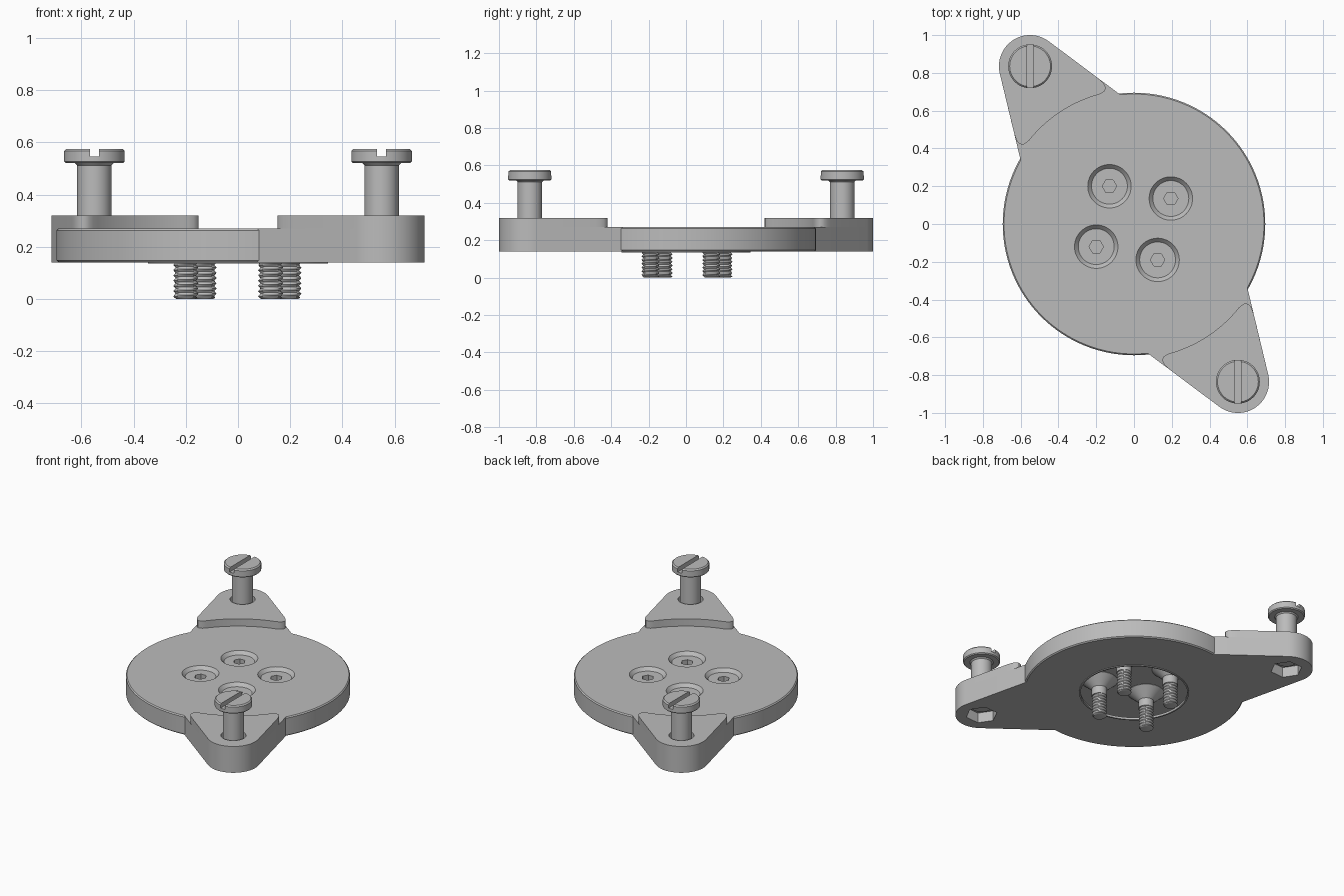
import bpy, bmesh
from math import cos, sin, pi, radians, atan2
from mathutils import Matrix, Vector

if "Cube" in bpy.data.objects:
    bpy.data.objects.remove(bpy.data.objects["Cube"])

grey = bpy.data.materials.new("plain_grey")
grey.use_nodes = True
colour = (0.5, 0.5, 0.5, 1)
grey.diffuse_color = colour
grey.node_tree.nodes["Principled BSDF"].inputs["Base Color"].default_value = colour


def make(name, bm):
    bmesh.ops.recalc_face_normals(bm, faces=bm.faces)
    mesh = bpy.data.meshes.new(name)
    bm.to_mesh(mesh)
    bm.free()
    obj = bpy.data.objects.new(name, mesh)
    obj.data.materials.append(grey)
    bpy.context.collection.objects.link(obj)
    return obj


def activate(obj):
    bpy.ops.object.select_all(action='DESELECT')
    obj.select_set(True)
    bpy.context.view_layer.objects.active = obj


def prism(name, outline, low, high):
    bm = bmesh.new()
    base = bm.faces.new([bm.verts.new((x, y, low)) for x, y in outline])
    top = bmesh.ops.extrude_face_region(bm, geom=[base])["geom"]
    moved = [g for g in top if isinstance(g, bmesh.types.BMVert)]
    bmesh.ops.translate(bm, verts=moved, vec=(0, 0, high - low))
    return make(name, bm)


def ngon(x, y, r, sides, turn=0.0):
    return [(x + r * cos(2 * pi * i / sides + turn), y + r * sin(2 * pi * i / sides + turn))
            for i in range(sides)]


def lathe(name, profile, x=0, y=0, sides=48):
    """Revolve (radius, z) points that start and end on the axis."""
    bm = bmesh.new()
    rings = []
    for r, z in profile:
        if r == 0:
            rings.append([bm.verts.new((x, y, z))] * sides)
        else:
            rings.append([bm.verts.new((px, py, z)) for px, py in ngon(x, y, r, sides)])
    for a, b in zip(rings, rings[1:]):
        for i in range(sides):
            j = (i + 1) % sides
            corners = list(dict.fromkeys((a[i], a[j], b[j], b[i])))
            bm.faces.new(corners)
    return make(name, bm)


def cut(obj, outline, low, high):
    cutter = prism("cutter", outline, low, high)
    cutter.hide_render = True
    mod = obj.modifiers.new("cut", 'BOOLEAN')
    mod.operation = 'DIFFERENCE'
    mod.solver = 'EXACT'
    mod.object = cutter
    activate(obj)
    bpy.ops.object.modifier_apply(modifier=mod.name)
    bpy.data.objects.remove(cutter)


def smooth(obj):
    activate(obj)
    bpy.ops.object.shade_smooth_by_angle(angle=radians(30))


TOP, BOTTOM = 0.27, 0.14
SCREWS = [(-0.13, 0.2), (0.195, 0.135), (-0.2, -0.12), (0.125, -0.19)]

# Round plate, hollow inside with a lipped opening underneath
plate = lathe("round_plate", [
    (0, TOP), (0.688, TOP), (0.695, 0.263), (0.695, 0.147), (0.688, BOTTOM),
    (0.345, BOTTOM), (0.345, 0.135), (0.335, 0.135), (0.335, 0.15),
    (0.57, 0.15), (0.57, 0.262), (0, 0.262)], sides=128)
for x, y in SCREWS:
    cut(plate, ngon(x, y, 0.115, 48), 0.25, 0.3)
smooth(plate)


# Countersunk screws: cupped head, smooth shank, helical thread
def thread(name, x, y, low, high, pitch=0.02, sides=24):
    bm = bmesh.new()
    count = round((high - low) / pitch * 4)
    rings = []
    for k in range(count + 1):
        z = low + (high - low) * k / count
        ring = []
        for i in range(sides):
            phase = (z / pitch - i / sides) % 1
            r = 0.039 + 0.018 * abs(phase - 0.5)
            if k == 0:
                r = 0.036
            a = 2 * pi * i / sides
            ring.append(bm.verts.new((x + r * cos(a), y + r * sin(a), z)))
        rings.append(ring)
    for a, b in zip(rings, rings[1:]):
        for i in range(sides):
            j = (i + 1) % sides
            bm.faces.new((a[i], a[j], b[j], b[i]))
    bm.faces.new(rings[0])
    bm.faces.new(rings[-1])
    return make(name, bm)


for n, (x, y) in enumerate(SCREWS, 1):
    head = lathe(f"countersunk_screw_{n}", [
        (0, 0.248), (0.095, 0.248), (0.115, TOP), (0.115, 0.26),
        (0.048, 0.2), (0.048, 0.147), (0, 0.147)], x, y)
    cut(head, ngon(x, y, 0.038, 6), 0.205, 0.3)
    smooth(head)
    smooth(thread(f"screw_thread_{n}", x, y, 0.0, 0.15))

# Ear outlines in a frame whose first axis runs out along the ear
tangent = radians(70.1)
boss = [(1 + 0.165 * cos(tangent * k / 16), 0.165 * sin(tangent * k / 16))
        for k in range(-16, 17)]
half = radians(25.45)
PAD_R = 0.71


def rounded_corner(side):
    """Curve from the straight ear flank round onto the inner arc."""
    corner = Vector((PAD_R * cos(half), side * PAD_R * sin(half)))
    flank = Vector(boss[-1] if side > 0 else boss[0])
    start = corner + (flank - corner).normalized() * 0.12
    inner = half - 0.12 / PAD_R
    end = Vector((PAD_R * cos(inner), side * PAD_R * sin(inner)))
    return [tuple(start * (1 - t) ** 2 + corner * 2 * t * (1 - t) + end * t * t)
            for t in [i / 8 for i in range(9)]]


inner = half - 0.12 / PAD_R
arc = [(PAD_R * cos(inner * k / 10), PAD_R * sin(inner * k / 10)) for k in range(9, -10, -1)]
pad_outline = boss + rounded_corner(1) + arc + rounded_corner(-1)[::-1]
base_outline = boss + [(0.6, 0.32), (0.6, -0.32)]

direction = atan2(0.835, -0.55)
for side, turn in (("back", direction), ("front", direction + pi)):
    spin = Matrix.Rotation(turn, 4, 'Z')
    # Lower ear with a hex nut pocket, and the raised pad on it
    base = prism(f"{side}_ear", base_outline, BOTTOM, TOP)
    cut(base, ngon(1, 0, 0.078, 40), 0.1, 0.4)
    cut(base, ngon(1, 0, 0.1, 6), 0.1, 0.21)
    pad = prism(f"{side}_raised_pad", pad_outline, TOP, 0.32)
    cut(pad, ngon(1, 0, 0.078, 40), 0.2, 0.4)
    for part in (base, pad):
        part.data.transform(spin)
        smooth(part)
    # Slotted thumb screw
    x, y = cos(turn), sin(turn)
    bolt = lathe(f"{side}_slotted_screw", [
        (0, 0.575), (0.108, 0.575), (0.116, 0.567), (0.116, 0.526), (0.11, 0.52),
        (0.074, 0.52), (0.066, 0.512), (0.066, 0.2), (0, 0.2)], x, y)
    w = 0.017
    cut(bolt, [(x - w, y - 0.2), (x + w, y - 0.2), (x + w, y + 0.2), (x - w, y + 0.2)],
        0.545, 0.6)
    smooth(bolt)
